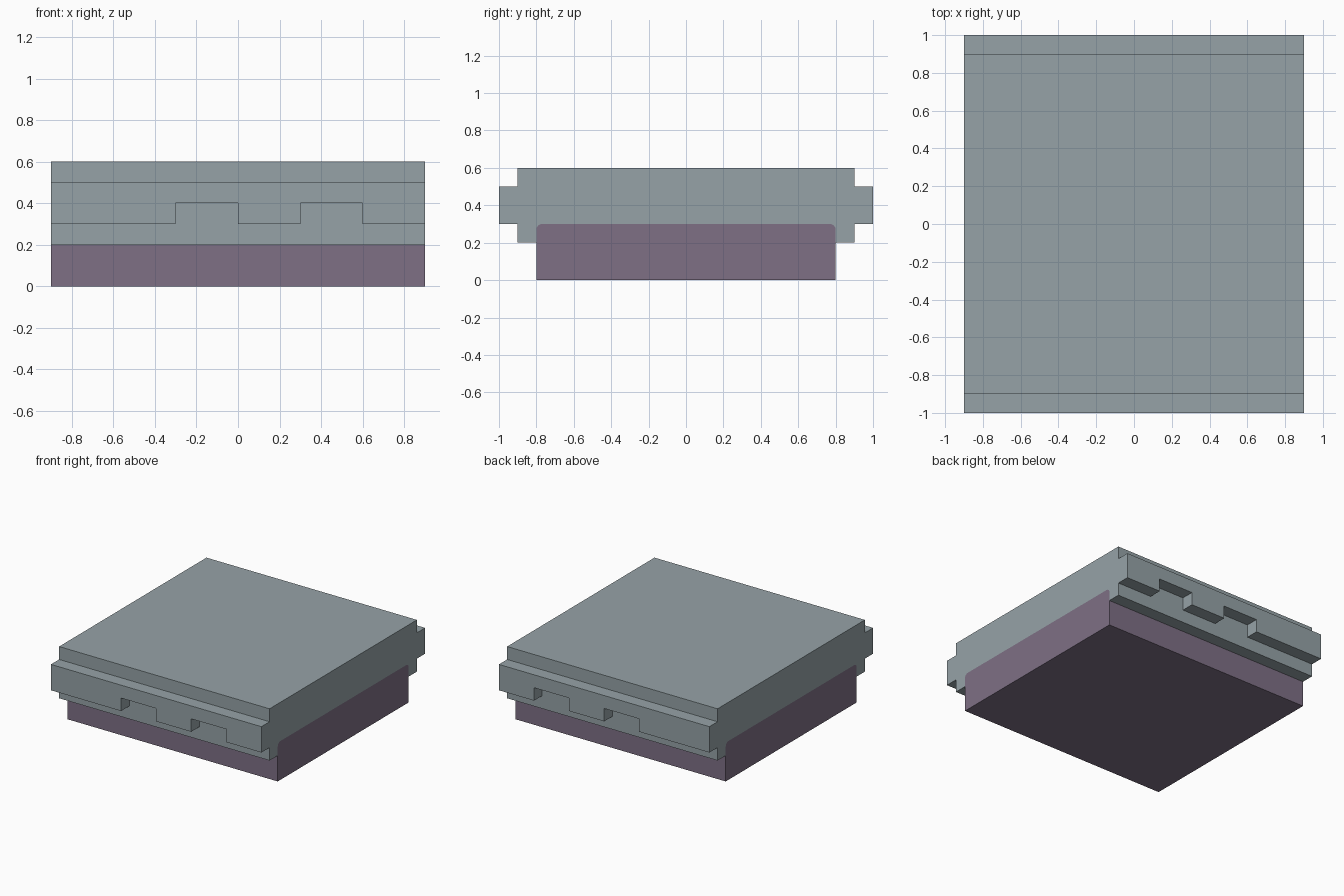
import bpy, bmesh, math
from mathutils import Vector

if "Cube" in bpy.data.objects:
    bpy.data.objects.remove(bpy.data.objects["Cube"])


def material(name, rgb):
    m = bpy.data.materials.new(name)
    m.diffuse_color = (*rgb, 1.0)
    m.use_nodes = True
    m.node_tree.nodes["Principled BSDF"].inputs["Base Color"].default_value = m.diffuse_color
    return m


GREY = material("blue grey", (0.305, 0.365, 0.388))
PURPLE = material("dusty purple", (0.209, 0.162, 0.235))


def extrude(name, points, vector, mat):
    """Closed solid from a planar outline pushed along a vector."""
    bm = bmesh.new()
    face = bm.faces.new([bm.verts.new(p) for p in points])
    moved = bmesh.ops.extrude_face_region(bm, geom=[face])["geom"]
    verts = [g for g in moved if isinstance(g, bmesh.types.BMVert)]
    bmesh.ops.translate(bm, verts=verts, vec=Vector(vector))
    bmesh.ops.recalc_face_normals(bm, faces=bm.faces)
    mesh = bpy.data.meshes.new(name)
    bm.to_mesh(mesh)
    bm.free()
    mesh.materials.append(mat)
    obj = bpy.data.objects.new(name, mesh)
    bpy.context.collection.objects.link(obj)
    return obj


# Rounded upper corners shared by the base and the recess it sits in
R = 0.03
right = [(0.8 - R + R * math.cos(a), 0.3 - R + R * math.sin(a))
         for a in (i * math.pi / 8 for i in range(5))]
arch = right + [(-y, z) for y, z in reversed(right)]

# Base block, flush with the slab ends
base = [(0.8, 0)] + arch + [(-0.8, 0)]
extrude("base_block", [(-0.9, y, z) for y, z in base], (1.8, 0, 0), PURPLE)

# Slab with a recess underneath
slab = ([(-0.9, 0.2), (-0.9, 0.6), (0.9, 0.6), (0.9, 0.2), (0.8, 0.2)]
        + arch + [(-0.8, 0.2)])
extrude("top_slab", [(-0.9, y, z) for y, z in slab], (1.8, 0, 0), GREY)

# Notched ledges along front and back
ledge = [(-0.9, 0.5), (-0.9, 0.3)]
for x in (-0.3, 0.3):
    ledge += [(x, 0.3), (x, 0.4), (x + 0.3, 0.4), (x + 0.3, 0.3)]
ledge += [(0.9, 0.3), (0.9, 0.5)]
for name, side in (("front_ledge", -1), ("back_ledge", 1)):
    extrude(name, [(x, side * 0.9, z) for x, z in ledge], (0, side * 0.1, 0), GREY)
